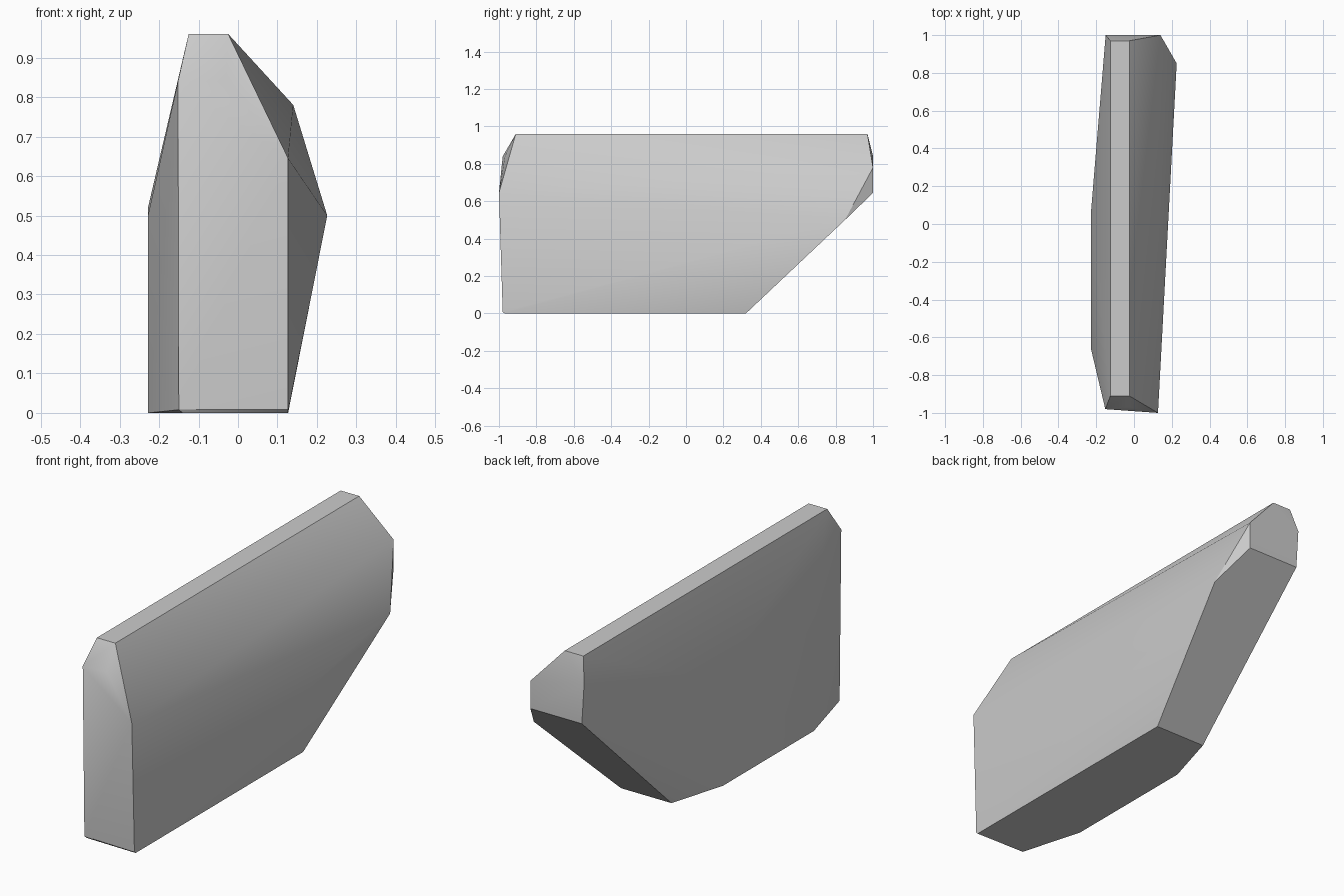
import bpy
import bmesh
import math

cube = bpy.data.objects.get("Cube")
if cube:
    bpy.data.objects.remove(cube, do_unlink=True)

# One plain grey for the whole stone
grey = bpy.data.materials.new("stone grey")
grey.use_nodes = True
colour = (0.6, 0.6, 0.6, 1)
grey.diffuse_color = colour
bsdf = grey.node_tree.nodes["Principled BSDF"]
bsdf.inputs["Base Color"].default_value = colour
bsdf.inputs["Roughness"].default_value = 0.8

# Corners of each facet group
base = [(0.127, -0.97), (-0.14, -0.965), (-0.228, -0.66),
        (-0.228, 0.04), (-0.146, 0.32), (0.127, 0.32)]
ridge = [(-0.125, -0.91), (-0.025, -0.91), (-0.025, 0.97), (-0.125, 0.97)]
front = [(0.127, -0.98, 0.008), (-0.15, -0.97, 0.008),
         (0.127, -1, 0.645), (-0.152, -0.98, 0.84), (-0.03, -0.968, 0.84)]
back = [(0.14, 1, 0.645), (-0.138, 1, 0.645),
        (-0.15, 1, 0.84), (0.14, 1, 0.78)]
flanks = [(0.226, 0.85, 0.5), (-0.228, 0.06, 0.52), (-0.228, -0.66, 0.5)]

corners = [(x, y, 0) for x, y in base]
corners += [(x, y, 0.96) for x, y in ridge]
corners += front + back + flanks

# Wrap the corners in a convex faceted stone
bm = bmesh.new()
for corner in corners:
    bm.verts.new(corner)
bmesh.ops.convex_hull(bm, input=bm.verts[:])
loose = [v for v in bm.verts if not v.link_faces]
bmesh.ops.delete(bm, geom=loose, context='VERTS')
bmesh.ops.dissolve_limit(bm, angle_limit=math.radians(1),
                         verts=bm.verts[:], edges=bm.edges[:])
bmesh.ops.recalc_face_normals(bm, faces=bm.faces[:])
mesh = bpy.data.meshes.new("faceted_stone")
bm.to_mesh(mesh)
bm.free()
mesh.materials.append(grey)

stone = bpy.data.objects.new("faceted_stone", mesh)
bpy.context.collection.objects.link(stone)

# Soft shading on shallow creases, sharp on the rest
bpy.ops.object.select_all(action='DESELECT')
stone.select_set(True)
bpy.context.view_layer.objects.active = stone
bpy.ops.object.shade_smooth_by_angle(angle=math.radians(30))
